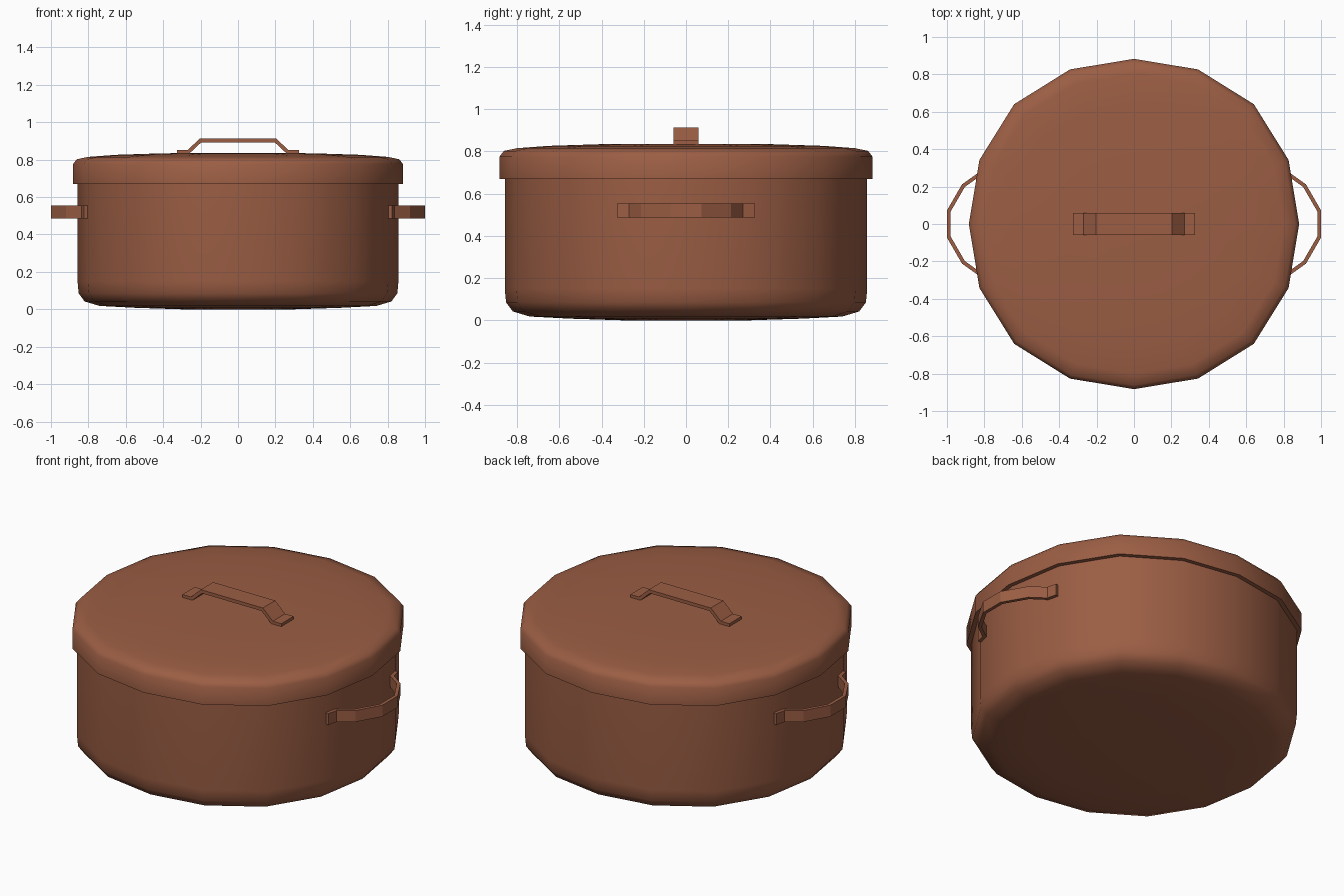
import bpy, math
from mathutils import Vector

if "Cube" in bpy.data.objects:
    bpy.data.objects.remove(bpy.data.objects["Cube"])

clay = bpy.data.materials.new("terracotta brown")
clay.diffuse_color = (0.325, 0.11, 0.057, 1)
clay.use_nodes = True
clay.node_tree.nodes["Principled BSDF"].inputs["Base Color"].default_value = clay.diffuse_color


def make(name, verts, faces, smooth=None):
    me = bpy.data.meshes.new(name)
    me.from_pydata(verts, [], faces)
    me.materials.append(clay)
    ob = bpy.data.objects.new(name, me)
    bpy.context.collection.objects.link(ob)
    if smooth:
        bpy.ops.object.select_all(action='DESELECT')
        ob.select_set(True)
        bpy.context.view_layer.objects.active = ob
        bpy.ops.object.shade_smooth_by_angle(angle=math.radians(smooth))
    return ob


def lathe(name, profile, n=16):
    """Turn a bottom-to-top (r, z) profile into a slightly squarish 16-gon body."""
    verts, faces = [], []
    for r, z in profile:
        for i in range(n):
            a = 2 * math.pi * i / n
            k = r * (1 + 0.026 * math.sin(2 * a) ** 2)
            verts.append((k * math.cos(a), k * math.sin(a), z))
    for j in range(len(profile) - 1):
        for i in range(n):
            a, b = j * n + i, j * n + (i + 1) % n
            faces.append((a, b, b + n, a + n))
    faces.append(tuple(reversed(range(n))))
    last = (len(profile) - 1) * n
    faces.append(tuple(range(last, last + n)))
    return make(name, verts, faces, 45)


def strip(name, half, thick, place):
    """Flat bent bar: half path (u along, v out) mirrored in u; place() maps to 3D."""
    path = [Vector(p) for p in half] + [Vector((-u, v)) for u, v in reversed(half)]
    verts, faces = [], []
    for i, p in enumerate(path):
        d0 = (p - path[i - 1]).normalized() if i else (path[1] - p).normalized()
        d1 = (path[i + 1] - p).normalized() if i < len(path) - 1 else d0
        t = (d0 + d1).normalized()
        nrm = Vector((t.y, -t.x)) * (thick / 2 / t.dot(d0))
        for s, w in ((1, -1), (1, 1), (-1, 1), (-1, -1)):
            q = p + s * nrm
            verts.append(place(q.x, q.y, w))
    for i in range(len(path) - 1):
        for k in range(4):
            a, b = 4 * i + k, 4 * i + (k + 1) % 4
            faces.append((a, b, b + 4, a + 4))
    e = len(verts) - 4
    faces += [(3, 2, 1, 0), (e, e + 1, e + 2, e + 3)]
    ob = make(name, verts, faces)
    # consistent outward normals
    import bmesh
    bm = bmesh.new()
    bm.from_mesh(ob.data)
    bmesh.ops.recalc_face_normals(bm, faces=bm.faces)
    bm.to_mesh(ob.data)
    bm.free()
    return ob


# Pot with softly rounded base
lathe("pot_body", [(0.3, 0.0), (0.55, 0.008), (0.74, 0.018), (0.82, 0.042),
                   (0.852, 0.085), (0.858, 0.15), (0.858, 0.70)])

# Overhanging lid with rounded shoulder
lathe("lid", [(0.80, 0.67), (0.883, 0.67), (0.883, 0.775), (0.862, 0.802),
              (0.80, 0.815), (0.65, 0.826), (0.40, 0.834), (0.25, 0.835)])

# Lid grip
strip("lid_handle", [(-0.325, 0.842), (-0.265, 0.842), (-0.2, 0.903)], 0.02,
      lambda u, v, w: (u, 0.058 * w, v))

# Side grips
side = [(-0.325, 0.813), (-0.265, 0.828), (-0.205, 0.912), (-0.07, 0.99)]
for name, s in (("right_handle", 1), ("left_handle", -1)):
    strip(name, side, 0.02, lambda u, v, w: (s * v, u, 0.52 + 0.034 * w))
